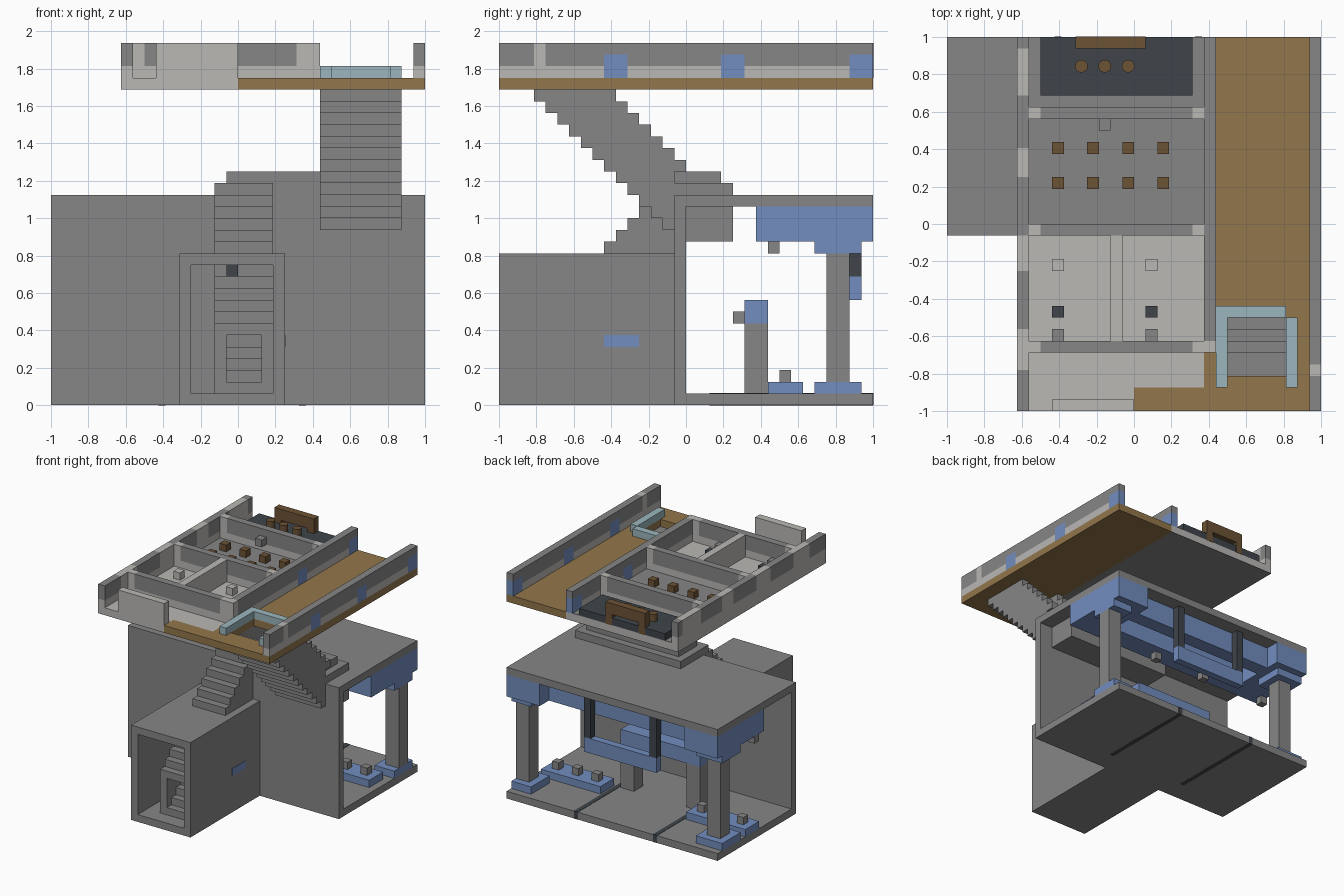
import bpy
import bmesh

UNIT = 2 / 32  # everything sits on a 32-cell grid

default_cube = bpy.data.objects.get("Cube")
if default_cube:
    bpy.data.objects.remove(default_cube, do_unlink=True)


def material(name, red, green, blue):
    mat = bpy.data.materials.new(name)
    mat.use_nodes = True
    colour = (red, green, blue, 1)
    mat.diffuse_color = colour
    mat.node_tree.nodes["Principled BSDF"].inputs["Base Color"].default_value = colour
    return mat


grey = material("concrete grey", .24, .24, .24)
light = material("light grey", .49, .48, .46)
blue = material("station blue", .17, .27, .52)
wood = material("wood floor", .29, .18, .07)
walnut = material("dark wood", .15, .085, .035)
dark = material("charcoal", .05, .06, .07)
glass = material("pale blue rail", .33, .47, .51)


def part(name, mat, *boxes):
    """One object made of boxes, each given as x, y and z ranges in cells."""
    bm = bmesh.new()
    for xs, ys, zs in boxes:
        verts = bmesh.ops.create_cube(bm, size=1)["verts"]
        for v in verts:
            for axis, (low, high) in enumerate((xs, ys, zs)):
                v.co[axis] = (low if v.co[axis] < 0 else high) * UNIT
    mesh = bpy.data.meshes.new(name)
    bm.to_mesh(mesh)
    bm.free()
    mesh.materials.append(mat)
    obj = bpy.data.objects.new(name, mesh)
    bpy.context.collection.objects.link(obj)
    return obj


def cell(x, y, z):
    return (x, x + 1), (y, y + 1), (z, z + 1)


FULL = (-16, 16)

# Lower hall: floor, front wall and roof
part("hall_floor", grey, (FULL, (0, 16), (0, 1)))
part("hall_front_wall", grey, (FULL, (-1, 0), (0, 17)))
part("hall_roof", grey, (FULL, (-1, 16), (17, 18)))
part("floor_joints", dark, *[((x, x + .6), (2, 16.02), (-.0, 1.04)) for x in (5.2, -6.8)])
part("floor_joint_undersides", dark, *[((x, x + .6), (2, 16), (-.02, .1)) for x in (5.2, -6.8)])

# Entrance tunnel
tunnel = (-16, -1)
part("tunnel_shell", grey,
     ((-5, 4), tunnel, (0, 1)), ((-5, 4), tunnel, (12, 13)),
     ((-5, -4), tunnel, (1, 12)), ((3, 4), tunnel, (1, 12)))
part("tunnel_side_panel", blue, ((3.9, 4.05), (-7, -4), (5, 6)))
part("tunnel_lamp", dark, cell(-1, -12, 11))

# Stairs through the tunnel and up over its roof
part("lower_stair_casing", grey,
     *[((-2, 3), (k - 20, -1), (k, k + 1)) for k in range(6, 19)],
     *[((x, x + 1), (-14, -1), (1, 6)) for x in (-2, 2)])
part("lower_stair_steps", grey,
     *[((-1, 2), (k - 15, -1), (k, k + 1)) for k in range(1, 6)])

# Landing on the roof and its bulkhead below
part("stair_landing", grey,
     ((-2, 14), (-1, 4), (18, 19)), ((-1, 13), (-1, 3), (19, 20)))
part("landing_bulkhead", grey, ((-2, 14), (0, 4), (14, 17)))

# Upper flight: solid treads between stepped side walls
treads, sides = [], []
for k in range(15, 27):
    low = 13 - k
    high = 20 - k if k > 19 else -1
    layer = (k, k + 1)
    treads.append(((8, 13), (low, min(low + 2, high)), layer))
    sides += [((x, x + 1), (low, high), layer) for x in (7, 13)]
part("upper_stair_treads", grey, *treads)
part("upper_stair_sides", grey, *sides)

# Hall columns with blue feet, heads and ceiling beams
for side, outer, inner in (("left", (14, 16), (13, 16)), ("right", (-15, -13), (-16, -12))):
    part(side + "_column", grey, (outer, (12, 14), (2, 13)))
    part(side + "_column_foot", blue, (inner, (11, 15), (1, 2)))
    part(side + "_column_head", blue, (inner, (11, 15), (13, 14)))
part("left_ceiling_box", blue, ((11, 16), (6, 16), (14, 17)))
part("right_ceiling_box", blue, ((-16, -11), (6, 16), (14, 17)))
part("ceiling_beams", blue,
     ((-11, 11), (12, 14), (14, 17)), ((-11, 11), (6, 9), (14, 17)))
part("ceiling_lamps", grey, *[cell(x, 7, 13) for x in (10, 2, -6, -16)])

# Hanging sign
part("sign_board", blue, ((-6, 5), (14, 15), (9, 11)))
part("sign_hangers", dark, *[((x, x + 1), (14, 15), (11, 17)) for x in (4, -6)])

# Counter on two posts, and floor benches with seats
part("counter_posts", grey, *[((x, x + 2), (5, 7), (1, 7)) for x in (3, -7)])
part("counter_top", blue, ((-7, 5), (5, 7), (7, 9)))
part("counter_knobs", grey, *[cell(x, 4, 7) for x in (3, -1, -6)])
for side, start in (("left", 6), ("right", -16)):
    part(side + "_bench", blue, ((start, start + 9), (7, 10), (1, 2)))
    part(side + "_bench_seats", grey,
         *[cell(start + 1 + 3 * i, 8, 2) for i in range(3)])

# Upper storey floors; the wooden one leaves a hatch for the stairs
slab = (27, 28)
part("room_floor", light,
     ((-10, 0), FULL, (27.05, 28)), ((0, 6), (-14, 16), (27.05, 28)),
     ((6, 7), (-10, 16), (27.05, 28)))
part("room_floor_underside", grey,
     ((-10, 0), FULL, (27, 27.05)), ((0, 7), (-14, 16), (27, 27.05)))
part("grey_room_floor", grey, ((-9, 6), (0, 16), (28, 28.06)))
part("wood_floor", wood,
     ((7, 8), FULL, slab), ((13, 16), FULL, slab),
     ((8, 13), (-16, -13), slab), ((8, 13), (-8, 16), slab),
     ((0, 7), (-16, -14), slab), ((6, 7), (-14, -10), slab))
part("hatch_rail", glass,
     ((7, 8), (-14, -7), (28, 29)), ((8, 13), (-8, -7), (28, 29)),
     ((13, 14), (-14, -8), (28, 29)))


def wall(name, along_y, across, span, posts=(), panels=()):
    """Grey wall on a light skirting, broken by light posts and blue panels."""
    def box(run, zs):
        return (across, run, zs) if along_y else (run, across, zs)

    breaks = sorted([(p, light, 31) for p in posts] + [(p, blue, 30) for p in panels],
                    key=lambda b: b[0])
    skirting, upper, blues = [], [], []
    cursor = span[0]
    for run, mat, top in breaks + [((span[1], span[1]), None, 31)]:
        if run[0] > cursor:
            skirting.append(box((cursor, run[0]), (28, 29)))
            upper.append(box((cursor, run[0]), (29, 31)))
        if mat == light:
            skirting.append(box(run, (28, 31)))
        elif mat == blue:
            blues.append(box(run, (28, top)))
            upper.append(box(run, (top, 31)))
        cursor = run[1]
    part(name + "_light", light, *skirting)
    part(name + "_grey", grey, *upper)
    if blues:
        part(name + "_panels", blue, *blues)


# Long walls, then the cross walls between rooms
wall("left_outer_wall", True, (15, 16), FULL,
     [(-13, -12)], [(-7, -5), (3, 5), (14, 16)])
wall("corridor_wall", True, (6, 7), (-11, 16), [(-11, -10)], [(3, 5), (14, 16)])
wall("right_outer_wall", True, (-10, -9), FULL,
     [(-12.5, -9), (-4, -1), (4, 6.5), (11, 15)])
for name, y in (("front", -11), ("middle", -1), ("rear", 9)):
    wall(name + "_cross_wall", False, (y, y + 1), (-9, 6), [(-9, -8), (5, 6)])
part("room_divider", light, ((-2, -1), (-10, -1), (28, 31)))
part("front_parapet", light, ((-7, 0), (-16, -15), (28, 31)))

# Room furniture
part("grey_room_stools", walnut,
     *[cell(x, y, 28) for x in (-7, -4, -1, 2) for y in (3, 6)])
part("rear_wall_shelf", grey, cell(-3, 8, 29))
for name, mat, y in (("light_seats", light, -4), ("dark_seats", dark, -8),
                     ("wall_seats", grey, -11 + 1)):
    part(name, mat, *[cell(x, y, 28) for x in (-7, 1)])

# Rear platform with a table and round stools
part("rear_platform", dark, ((-8, 5), (11, 16), (28, 29)))
part("rear_table", walnut, ((-5, 1), (15, 16.04), (29.5, 31)),
     *[((x, x + 1), (15, 16.04), (28, 29.5)) for x in (-5, 0)])
for i in range(3):
    bpy.ops.mesh.primitive_cylinder_add(
        vertices=16, radius=.55 * UNIT, depth=UNIT,
        location=((2 * i - 4.5) * UNIT, 13.5 * UNIT, 29.5 * UNIT))
    stool = bpy.context.object
    stool.name = "round_stool"
    stool.data.materials.append(walnut)
    bpy.ops.object.shade_smooth_by_angle()
